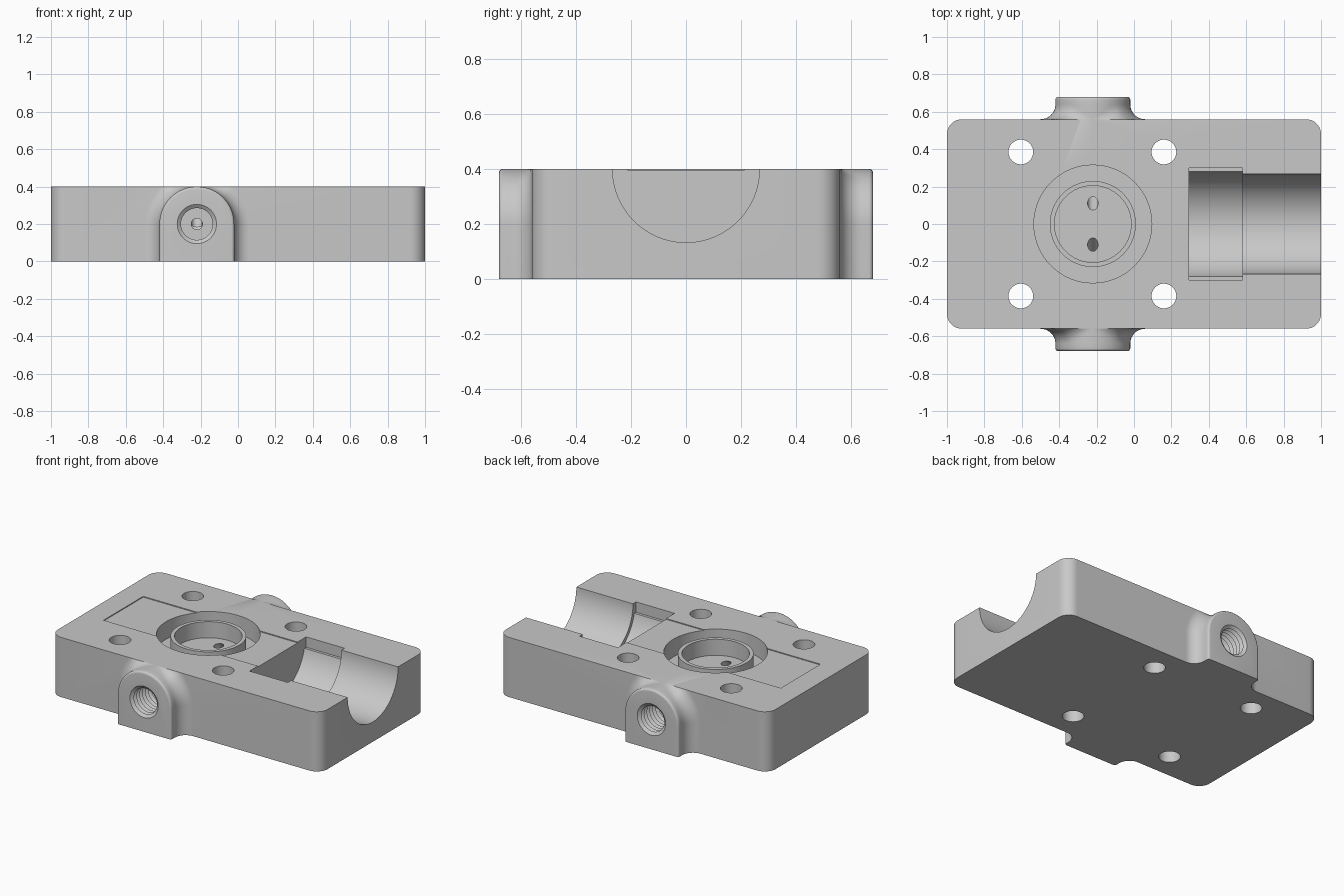
import bpy, bmesh, math
from mathutils import Matrix, Vector

if "Cube" in bpy.data.objects:
    bpy.data.objects.remove(bpy.data.objects["Cube"])

PORT_X = -0.22      # centre line of the pocket and side ports
TOP = 0.4           # block height
HALF_Y = 0.56

metal = bpy.data.materials.new("grey metal")
metal.use_nodes = True
grey = (0.58, 0.58, 0.58, 1)
metal.diffuse_color = grey
metal.node_tree.nodes["Principled BSDF"].inputs["Base Color"].default_value = grey


def finish(name, bm):
    bmesh.ops.recalc_face_normals(bm, faces=bm.faces)
    mesh = bpy.data.meshes.new(name)
    bm.to_mesh(mesh)
    bm.free()
    mesh.materials.append(metal)
    obj = bpy.data.objects.new(name, mesh)
    bpy.context.collection.objects.link(obj)
    return obj


def box(name, lo, hi, corner=0):
    bm = bmesh.new()
    lo, hi = Vector(lo), Vector(hi)
    bmesh.ops.create_cube(bm, size=1, matrix=Matrix.Translation((lo + hi) / 2)
                          @ Matrix.Diagonal((*(hi - lo), 1)))
    if corner:
        upright = [e for e in bm.edges
                   if abs(e.verts[0].co.z - e.verts[1].co.z) > 0.01]
        bmesh.ops.bevel(bm, geom=upright, offset=corner, segments=10,
                        profile=0.5, affect='EDGES')
    return finish(name, bm)


def loft(name, sections):
    """Skin a row of closed sections and cap both ends."""
    bm = bmesh.new()
    rings = [[bm.verts.new(p) for p in section] for section in sections]
    for a, b in zip(rings, rings[1:]):
        for k in range(len(a)):
            n = (k + 1) % len(a)
            bm.faces.new((a[k], a[n], b[n], b[k]))
    bm.faces.new(rings[0])
    bm.faces.new(rings[-1])
    return finish(name, bm)


def lathe(name, profile, place, steps=64):
    """Spin (radius, height) points about z, then move into place."""
    bm = bmesh.new()
    vs = [bm.verts.new((r, 0, h)) for r, h in profile]
    es = [bm.edges.new(pair) for pair in zip(vs, vs[1:])]
    bmesh.ops.spin(bm, geom=vs + es, axis=(0, 0, 1), cent=(0, 0, 0),
                   angle=math.tau, steps=steps, use_merge=True)
    bmesh.ops.remove_doubles(bm, verts=bm.verts, dist=1e-5)
    bmesh.ops.transform(bm, matrix=place, verts=bm.verts)
    return finish(name, bm)


def rod(name, radius, lo, hi, place, steps=64):
    return lathe(name, [(0, lo), (radius, lo), (radius, hi), (0, hi)], place, steps)


def flare(u, angle, size=0.08, arch=0.2):
    """Fillet width at distance u from the block, fading out at the top edge."""
    rise = math.sin(angle)
    gap = min(size, arch / rise - arch) if rise > 0.01 else size
    depth = math.sqrt(max(0, size ** 2 - (size - gap) ** 2))
    return size - math.sqrt(size ** 2 - max(0, depth - u) ** 2)


def boss(name, side):
    """Arched port boss, flared into the block and rounded at its outer rim."""
    rim, length = 0.015, 0.12
    quarter = [i / 10 * math.pi / 2 for i in range(11)]
    stations = [(-0.1, -0.05)]
    stations += [(0.08 * (1 - math.cos(a)), 0) for a in quarter]
    stations += [(length - rim + rim * math.sin(a), rim * (math.cos(a) - 1))
                 for a in quarter[::2]]
    sections = []
    for u, inset in stations:
        section = []
        for k in range(41):
            a = k / 40 * math.pi
            r = 0.2 + inset + flare(max(u, 0), a)
            section.append((PORT_X + r * math.cos(a), side * (HALF_Y + u),
                            0.2 + r * math.sin(a)))
        foot = [(section[i][0], section[i][1], -0.1) for i in (-1, 0)]
        sections.append(section + foot)
    return loft(name, sections)


def combine(target, tool, operation='DIFFERENCE'):
    mod = target.modifiers.new("combine", 'BOOLEAN')
    mod.operation, mod.solver, mod.object = operation, 'EXACT', tool
    bpy.context.view_layer.objects.active = target
    bpy.ops.object.modifier_apply(modifier=mod.name)
    bpy.data.objects.remove(tool)


# Block with rounded corners, oversize in height until trimmed
block = box("valve_block", (-1, -HALF_Y, -0.2), (1, HALF_Y, 0.6), corner=0.08)
for side in (1, -1):
    combine(block, boss("port_boss", side), 'UNION')
combine(block, box("top_trim", (-2, -2, TOP), (2, 2, 1)))
combine(block, box("bottom_trim", (-2, -2, -1), (2, 2, 0)))

# Half-round channel, with a wider stepped bay at its inner end
along_x = Matrix.Translation((0, 0, TOP)) @ Matrix.Rotation(math.pi / 2, 4, 'Y')
combine(block, rod("channel", 0.267, 0.45, 1.2, along_x, 96))
step_z, bay_r, slot = 0.33, 0.29, 0.3
start = math.asin((TOP - step_z) / bay_r)
outline = [(-slot, step_z), (-slot, 0.75), (slot, 0.75), (slot, step_z)]
for k in range(49):
    a = start + k / 48 * (math.pi - 2 * start)
    outline.append((bay_r * math.cos(a), TOP - bay_r * math.sin(a)))
combine(block, loft("bay", [[(x, y, z) for y, z in outline] for x in (0.295, 0.58)]))

# Shallow rectangular recess in the top
combine(block, box("recess", (-0.85, -0.21, TOP - 0.006), (0.4, 0.21, 0.7)))

# Round pocket that leaves a standing ring
floor, ring_top = 0.275, 0.383
combine(block, lathe("ring_pocket", [
    (0, floor), (0.205, floor), (0.205, ring_top), (0.23, ring_top),
    (0.23, floor), (0.315, floor), (0.315, 0.8), (0, 0.8)],
    Matrix.Translation((PORT_X, 0, 0))))

# Through holes for bolts
for x in (-0.605, 0.16):
    for y in (-0.385, 0.385):
        combine(block, rod("bolt_hole", 0.066, -0.3, 0.8,
                           Matrix.Translation((x, y, 0)), 48))

# Threaded side ports, each with a narrow slanted drilling up into the pocket
pitch, turns, bottom = 0.03, 10, 0.38
thread = [(0, 0.8), (0.1, 0.8)]
for i in range(turns):
    y = bottom + pitch * (turns - i)
    thread += [(0.105, y), (0.085, y - pitch / 2)]
thread += [(0.085, bottom), (0.03, bottom), (0.03, 0.165), (0, 0.15)]
for side in (1, -1):
    place = (Matrix.Translation((PORT_X, 0, 0.2))
             @ Matrix.Rotation(-side * math.pi / 2, 4, 'X'))
    combine(block, lathe("threaded_port", thread, place, 48))
    slant = (Matrix.Translation((PORT_X, side * 0.11, floor))
             @ Matrix.Rotation(side * math.radians(38), 4, 'X'))
    combine(block, rod("drilling", 0.028, -0.1, 0.07, slant, 32))

# Smooth the round surfaces and keep the edges sharp
bpy.ops.object.select_all(action='DESELECT')
block.select_set(True)
bpy.context.view_layer.objects.active = block
bpy.ops.object.shade_smooth_by_angle(angle=math.radians(30))
